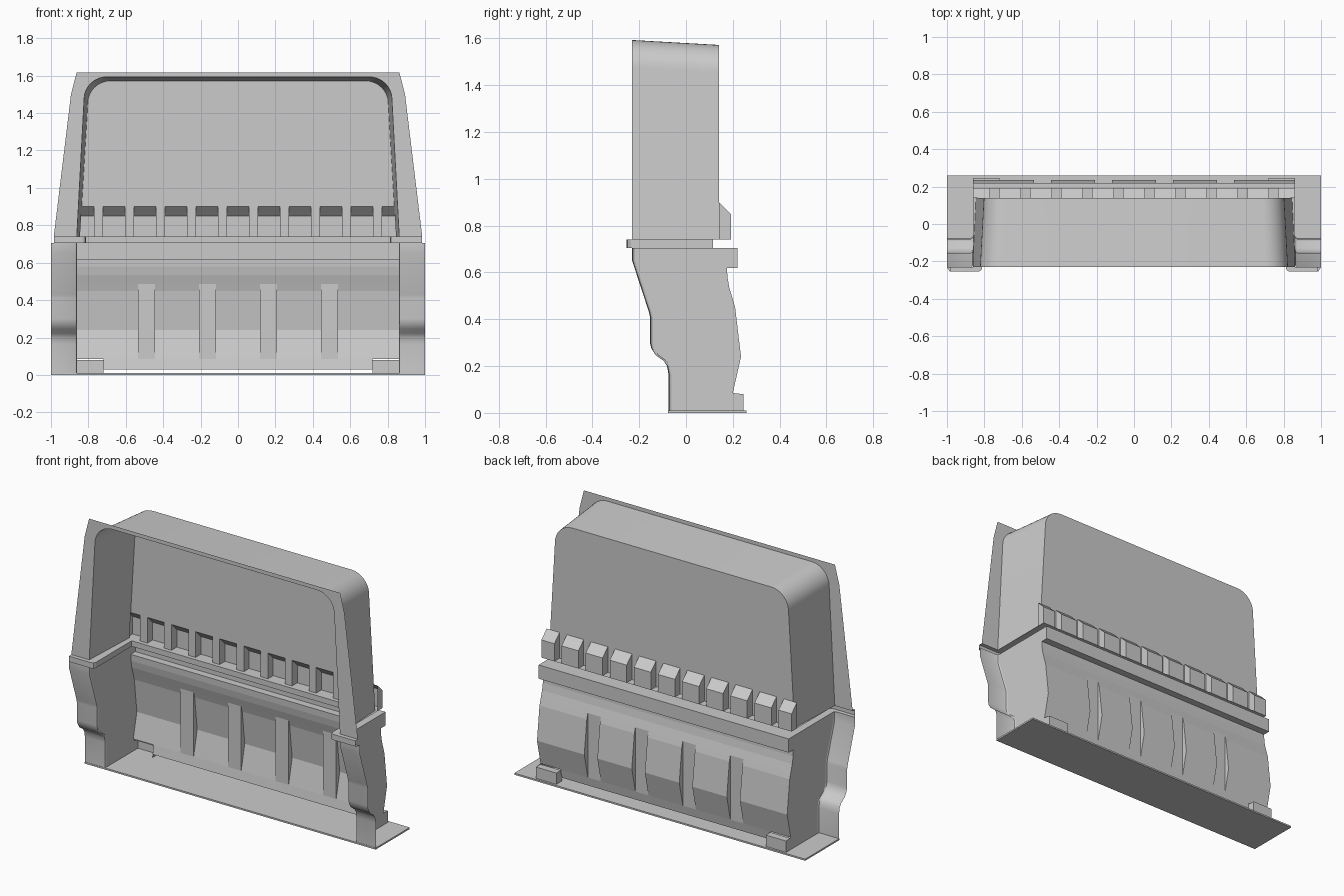
import bpy, math

if "Cube" in bpy.data.objects:
    bpy.data.objects.remove(bpy.data.objects["Cube"])


def build(name, polys, mirror=True, smooth=False):
    """Make a sheet object from a list of polygons (lists of points)."""
    index, verts, faces = {}, [], []
    for poly in polys:
        face = []
        for p in poly:
            key = tuple(round(c, 5) for c in p)
            if key not in index:
                index[key] = len(verts)
                verts.append(key)
            if index[key] not in face:
                face.append(index[key])
        if len(face) > 2:
            faces.append(face)
    me = bpy.data.meshes.new(name)
    me.from_pydata(verts, [], faces)
    me.update()
    ob = bpy.data.objects.new(name, me)
    bpy.context.collection.objects.link(ob)
    if smooth:
        bpy.ops.object.select_all(action='DESELECT')
        ob.select_set(True)
        bpy.context.view_layer.objects.active = ob
        bpy.ops.object.shade_smooth_by_angle(angle=math.radians(35))
    if mirror:
        m = ob.modifiers.new("Mirror", 'MIRROR')
        m.use_axis[0] = True
        m.merge_threshold = 0.0005
    return ob


def loft(rings):
    """Quads between consecutive rings with equal point counts."""
    return [[a[i], a[i + 1], b[i + 1], b[i]]
            for a, b in zip(rings, rings[1:]) for i in range(len(a) - 1)]


def strip(profile, x0, x1):
    """Sweep a (y, z) profile along x."""
    return loft([[(x, y, z) for y, z in profile] for x in (x0, x1)])


def box(x0, x1, y0, y1, z0, z1):
    bottom = [(x0, y0), (x1, y0), (x1, y1), (x0, y1), (x0, y0)]
    rings = [[(x, y, z) for x, y in bottom] for z in (z0, z1)]
    return loft(rings) + [r[:4] for r in rings]


# Upper hood: rounded opening tapering to the back wall
def outline(y, w0, w1, top, r):
    wm = w0 + (w1 - w0) * 0.16 / (top - r - 0.74)
    pts = [(w0, y, 0.74), (wm, y, 0.90)]
    for i in range(11):
        a = math.pi / 2 * i / 10
        pts.append((w1 - r + r * math.cos(a), y, top - r + r * math.sin(a)))
    return pts + [(0, y, top)]


front = outline(-0.23, 0.862, 0.823, 1.593, 0.12)
back = outline(0.14, 0.845, 0.803, 1.572, 0.12)
build("hood_shell", loft([front, back]), smooth=True)
build("hood_back_wall", [back[1:] + [(0, 0.14, 0.90)]])
build("hood_front_flange", [front + [(0, -0.23, 1.617), (0.863, -0.23, 1.617),
                                     (0.893, -0.23, 1.50), (0.985, -0.23, 0.74)]])

# Row of hollow vent pockets separated by slim bars
bars = [0.746 * (2 * i / 9 - 1) for i in range(10)]
edges = [-0.86] + [b + s for b in bars for s in (-0.025, 0.025)] + [0.86]
pocket = [(0.14, 0.90), (0.192, 0.85), (0.192, 0.74)]
polys = []
for i in range(0, len(edges) - 1, 2):
    polys += strip(pocket, edges[i], edges[i + 1])
    polys += [[(x, y, z) for y, z in pocket + [(0.14, 0.74)]]
              for x in edges[i:i + 2]]
build("vent_pockets", polys, mirror=False)
build("vent_bars", [q for b in bars
                    for q in strip([(0.14, 0.90), (0.14, 0.74)], b - 0.025, b + 0.025)],
      mirror=False)

# Bead running round the waist between hood and lower body
def path(z, x_end, x, yf, yb, c):
    return [(x_end, yf, z), (x + c, yf, z), (x + 0.3 * c, yf + 0.3 * c, z),
            (x, yf + c, z), (x, yb, z), (0, yb, z)]


build("waist_bead", loft([path(0.74, 0.985, 0.86, -0.23, 0.192, 0.004),
                          path(0.74, 0.985, 0.812, -0.255, 0.115, 0.02),
                          path(0.705, 0.985, 0.812, -0.255, 0.115, 0.02),
                          path(0.705, 1.0, 0.86, -0.23, 0.22, 0.004)]))

# Lower body: curved front flange with a rounded edge into the side wall
curve = [(-0.23, 0.705), (-0.23, 0.65), (-0.158, 0.43), (-0.154, 0.41),
         (-0.154, 0.30), (-0.148, 0.275), (-0.13, 0.247), (-0.095, 0.222),
         (-0.081, 0.20), (-0.075, 0.165), (-0.075, 0.01)]
build("lower_front_flange", loft([[(x, y + d, z) for y, z in curve] for x, d in
                                  ((1.0, 0), (0.872, 0), (0.864, 0.004), (0.86, 0.012))]),
      smooth=True)

ledge = [(0.22, 0.705), (0.22, 0.62), (0.175, 0.62)]
upper = [(0.175, 0.62), (0.177, 0.58), (0.185, 0.535), (0.2, 0.485)]
belly = [(0.2, 0.485), (0.21, 0.45), (0.235, 0.24), (0.2, 0.085)]
foot = [(0.2, 0.085), (0.19, 0.03)]
side = [(y + 0.012, z) for y, z in curve] + [(0.245, 0.01), (0.245, 0.08)]
side += (ledge + upper[1:] + belly[1:])[::-1]
build("lower_side_wall", [[(0.86, y, z) for y, z in side]])

# Lower back wall with flat inset ribs
polys = strip(ledge + upper[1:], 0, 0.86) + strip(foot, 0, 0.72)
for x0, x1 in ((0, 0.118), (0.208, 0.445), (0.535, 0.86)):
    polys += strip(belly, x0, x1)
build("lower_back_wall", polys)
polys = []
for x0, x1 in ((0.118, 0.208), (0.445, 0.535)):
    polys += strip([belly[0], belly[-1]], x0, x1)
    polys += [[(x, y, z) for y, z in belly] for x in (x0, x1)]
build("back_ribs", polys)

# Corner feet and base plate
foot_profile = [(0.2, 0.08), (0.245, 0.08), (0.245, 0.01)]
build("corner_feet", strip(foot_profile, 0.72, 0.86) +
      [[(0.72, y, z) for y, z in foot_profile + [(0.19, 0.01)]]])
build("base_plate", box(-1, 1, -0.077, 0.258, 0, 0.01), mirror=False)
